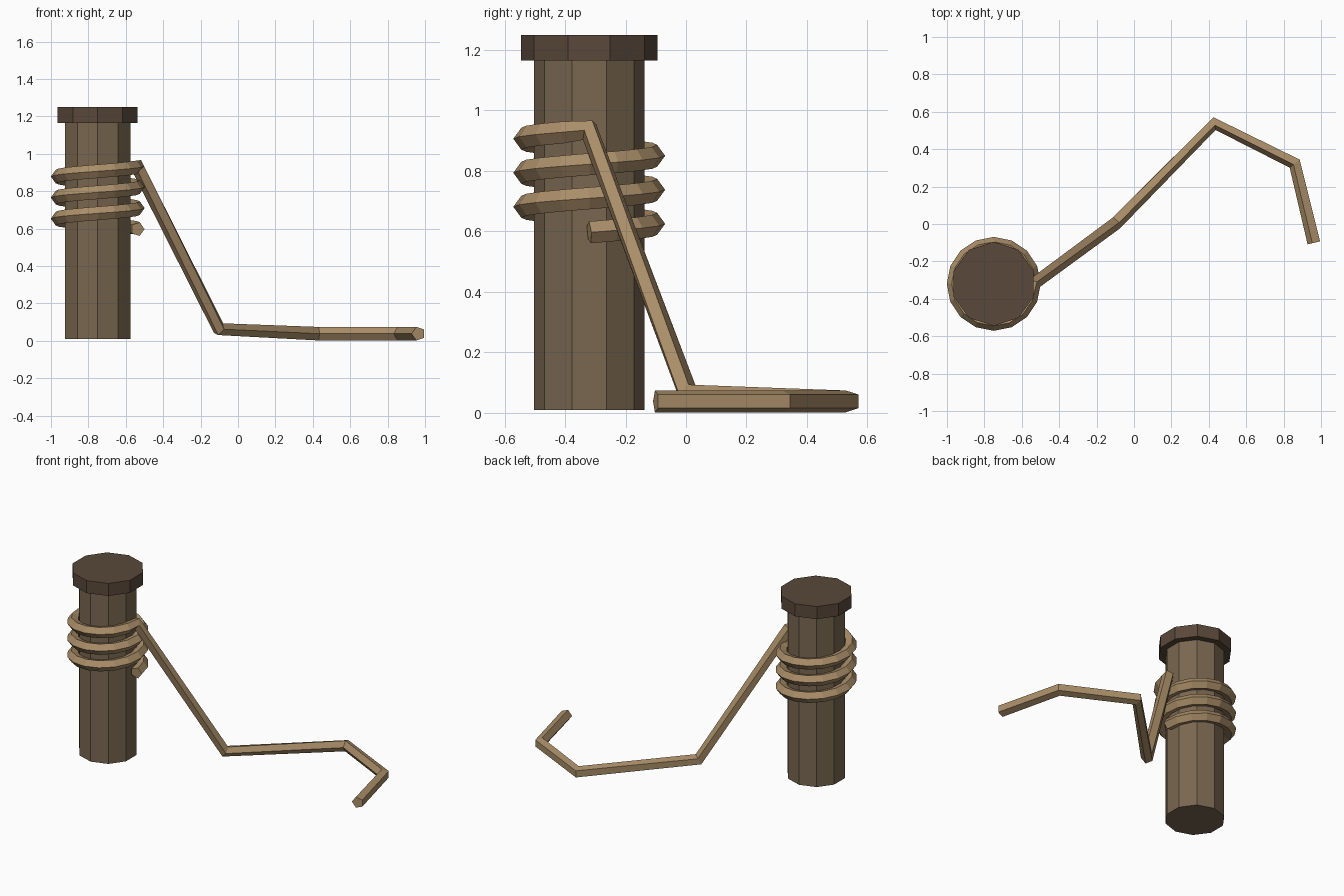
import bpy, bmesh, math
from mathutils import Vector

if "Cube" in bpy.data.objects:
    bpy.data.objects.remove(bpy.data.objects["Cube"])

POST_X, POST_Y = -0.75, -0.32


def material(name, color):
    m = bpy.data.materials.new(name)
    m.diffuse_color = (*color, 1)
    m.use_nodes = True
    m.node_tree.nodes["Principled BSDF"].inputs["Base Color"].default_value = m.diffuse_color
    return m


def finish(bm, name, mat):
    bmesh.ops.recalc_face_normals(bm, faces=bm.faces)
    mesh = bpy.data.meshes.new(name)
    bm.to_mesh(mesh)
    bm.free()
    mesh.materials.append(mat)
    ob = bpy.data.objects.new(name, mesh)
    bpy.context.collection.objects.link(ob)
    return ob


def prism(name, radius, z0, z1, mat, sides=10):
    # upright prism with a corner facing front and back
    bm = bmesh.new()
    rings = []
    for z in (z0, z1):
        rings.append([bm.verts.new((POST_X + radius * math.sin(math.tau * i / sides),
                                    POST_Y + radius * math.cos(math.tau * i / sides), z))
                      for i in range(sides)])
    skin(bm, rings)
    return finish(bm, name, mat)


def skin(bm, rings):
    # side faces between rings plus both end caps
    n = len(rings[0])
    for a, b in zip(rings, rings[1:]):
        for i in range(n):
            j = (i + 1) % n
            bm.faces.new((a[i], a[j], b[j], b[i]))
    bm.faces.new(rings[0])
    bm.faces.new(rings[-1])


def tube(name, path, radius, mat, sides=5):
    # sweep a polygon along the path, one corner pointing to the right of travel
    bm = bmesh.new()
    rings = []
    last = len(path) - 1
    for k, p in enumerate(path):
        into = (p - path[max(k - 1, 0)]).normalized()
        out = (path[min(k + 1, last)] - p).normalized()
        t = (into + out).normalized()
        side = t.cross(Vector((0, 0, 1))).normalized()
        up = side.cross(t)
        rings.append([bm.verts.new(p + radius * (side * math.cos(a) + up * math.sin(a)))
                      for a in (math.tau * i / sides for i in range(sides))])
    skin(bm, rings)
    return finish(bm, name, mat)


wood = material("wood", (0.19, 0.135, 0.08))
dark_wood = material("dark_wood", (0.10, 0.065, 0.042))
rope_mat = material("rope_tan", (0.40, 0.27, 0.14))

# mooring post and its cap
prism("post", 0.183, 0.01, 1.17, wood)
prism("post_cap", 0.225, 1.165, 1.25, dark_wood)

# rope: three turns round the post, then down to the ground
TURNS, SEGS = 3, 16
path = []
for i in range(TURNS * SEGS + 1):
    a = math.tau * i / SEGS
    path.append(Vector((POST_X + 0.213 * math.cos(a),
                        POST_Y + 0.213 * math.sin(a),
                        0.597 + 0.1125 * i / SEGS)))
path += [Vector(p) for p in ((-0.10, 0.005, 0.062), (0.43, 0.54, 0.038),
                             (0.862, 0.325, 0.038), (0.965, -0.10, 0.038))]
tube("rope", path, 0.038, rope_mat)
